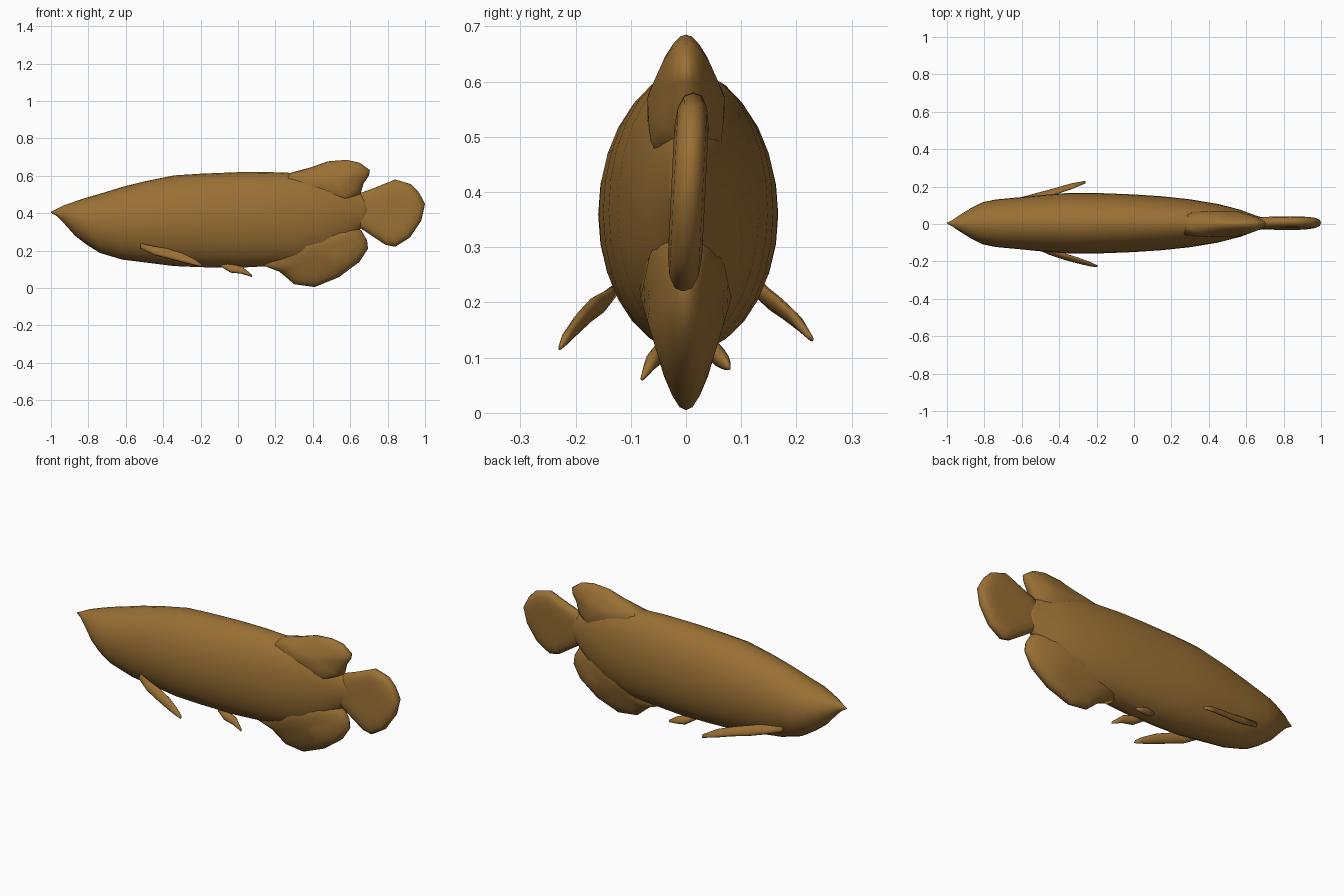
import bpy, bmesh, math
from mathutils import Vector

brown = bpy.data.materials.new("bronze brown")
brown.diffuse_color = (0.32, 0.16, 0.034, 1)


def finish(bm, name):
    bmesh.ops.recalc_face_normals(bm, faces=bm.faces)
    me = bpy.data.meshes.new(name)
    bm.to_mesh(me)
    bm.free()
    me.materials.append(brown)
    for p in me.polygons:
        p.use_smooth = True
    ob = bpy.data.objects.new(name, me)
    bpy.context.collection.objects.link(ob)
    return ob


def bridge(bm, a, b):
    n = len(a)
    for i in range(n):
        j = (i + 1) % n
        bm.faces.new((a[i], a[j], b[j], b[i]))


def loft(name, sections, n, roll=0.0):
    """Skin of ellipses in the yz plane: (x, y, z, half width, half height)."""
    bm = bmesh.new()
    rings = []
    c, s = math.cos(roll), math.sin(roll)
    for x, y, z, w, h in sections:
        ring = []
        for i in range(n):
            a = 2 * math.pi * i / n
            u, v = w * math.cos(a), h * math.sin(a)
            ring.append(bm.verts.new((x, y + u * c - v * s, z + u * s + v * c)))
        rings.append(ring)
    for a, b in zip(rings, rings[1:]):
        bridge(bm, a, b)
    bm.faces.new(rings[0])
    bm.faces.new(rings[-1])
    return finish(bm, name)


def fin(name, outline, centre, thick, lean=lambda x, z: 0.0):
    """Pillow-shaped plate from an xz outline; thick(x, z) is the half thickness."""
    bm = bmesh.new()
    cx, cz = centre

    def ring(scale, f, side):
        out = []
        for x, z in outline:
            px, pz = cx + (x - cx) * scale, cz + (z - cz) * scale
            out.append(bm.verts.new((px, lean(px, pz) + side * f * thick(px, pz), pz)))
        return out

    rim = ring(1, 0, 1)
    for side in (-1, 1):
        prev = rim
        for scale, f in ((0.97, 0.5), (0.85, 0.85), (0.65, 1), (0.35, 1)):
            cur = ring(scale, f, side)
            bridge(bm, prev, cur)
            prev = cur
        mid = bm.verts.new((cx, lean(cx, cz) + side * thick(cx, cz), cz))
        for i in range(len(prev)):
            bm.faces.new((prev[i], prev[(i + 1) % len(prev)], mid))
    return finish(bm, name)


# Body: x, top, bottom, half width
profile = [(-1.0, .408, .402, .003), (-.97, .422, .385, .018), (-.93, .442, .345, .045),
           (-.87, .463, .278, .082), (-.81, .483, .232, .112), (-.74, .503, .188, .127),
           (-.62, .54, .152, .138), (-.5, .57, .137, .15), (-.34, .602, .117, .163),
           (-.2, .611, .111, .162), (0, .619, .108, .154), (.15, .62, .116, .144),
           (.3, .615, .125, .128), (.45, .597, .165, .103), (.57, .56, .232, .072),
           (.66, .502, .322, .038), (.73, .46, .36, .02)]
loft("body", [(x, .004, (t + b) / 2, w, (t - b) / 2) for x, t, b, w in profile], 28)

# Dorsal fin on the rear of the back
fin("dorsal_fin",
    [(.2, .59), (.3, .621), (.39, .645), (.48, .677), (.58, .685), (.65, .67), (.705, .63),
     (.7, .6), (.672, .56), (.656, .505), (.58, .45), (.35, .5)], (.54, .57),
    lambda x, z: max(.012, min(.02 + (.685 - z) * .45, .07, (.78 - x) * .3)))

# Anal fin under the rear of the belly
fin("anal_fin",
    [(.12, .125), (.22, .088), (.26, .055), (.3, .02), (.41, .005), (.54, .058), (.65, .14),
     (.695, .21), (.69, .255), (.658, .31), (.58, .34), (.3, .26)], (.45, .18),
    lambda x, z: max(.012, min(.02 + z * .3, .085, (.8 - x) * .25)))

# Tail fin
fin("tail_fin",
    [(.6, .46), (.655, .508), (.73, .535), (.84, .58), (.925, .555), (.968, .51), (1.0, .45),
     (.98, .36), (.92, .27), (.84, .22), (.79, .23), (.7, .29), (.655, .32), (.6, .35)],
    (.82, .405), lambda x, z: .031, lambda x, z: .004 + (z - .4) * .05)

# Pectoral fins, slender and swept outwards
loft("pectoral_fin_left",
     [(-.52, -.125, .225, .008, .015), (-.45, -.15, .2, .012, .026), (-.38, -.172, .186, .013, .03),
      (-.3, -.195, .163, .012, .028), (-.23, -.216, .137, .009, .018), (-.195, -.226, .121, .004, .008)],
     10, -.5)
loft("pectoral_fin_right",
     [(-.68, .112, .25, .012, .02), (-.58, .13, .226, .014, .03), (-.5, .152, .205, .013, .03),
      (-.42, .175, .188, .012, .027), (-.33, .203, .164, .01, .024), (-.26, .224, .138, .005, .01)],
     10, .6)

# Pelvic fins, small and hanging from the belly
loft("pelvic_fin_left",
     [(-.09, -.04, .125, .01, .012), (-.04, -.05, .106, .015, .025), (.02, -.06, .096, .013, .022),
      (.075, -.078, .064, .004, .006)], 10, -.5)
loft("pelvic_fin_right",
     [(-.09, .04, .125, .01, .012), (-.04, .056, .106, .016, .026), (.01, .066, .096, .013, .02),
      (.05, .076, .084, .004, .007)], 10, .5)
